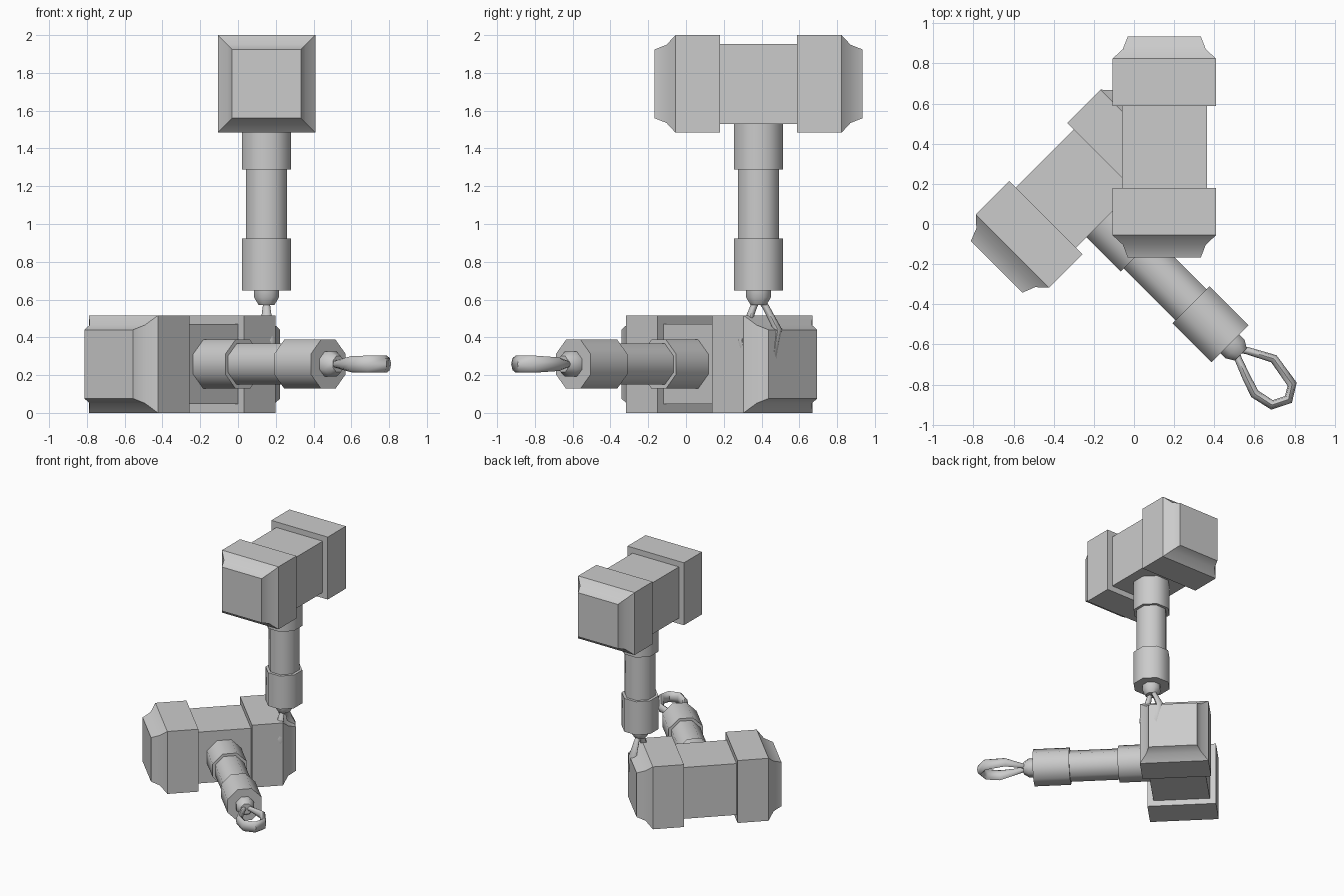
import bpy, bmesh
from math import pi, sin, cos
from mathutils import Matrix, Vector

if "Cube" in bpy.data.objects:
    bpy.data.objects.remove(bpy.data.objects["Cube"])

# Local frame of a hammer: origin at head centre, head along y, handle down -z


def loft(name, rings, place, closed_path=False, angle=0.6):
    """Skin a list of equal-length point rings, capping the two ends."""
    bm = bmesh.new()
    vr = [[bm.verts.new(p) for p in ring] for ring in rings]
    n = len(vr[0])
    for a, b in zip(vr, vr[1:]):
        for i in range(n):
            j = (i + 1) % n
            bm.faces.new((a[i], a[j], b[j], b[i]))
    bm.faces.new(vr[0])
    bm.faces.new(vr[-1])
    bmesh.ops.recalc_face_normals(bm, faces=bm.faces)
    me = bpy.data.meshes.new(name)
    bm.to_mesh(me)
    bm.free()
    ob = bpy.data.objects.new(name, me)
    bpy.context.collection.objects.link(ob)
    ob.matrix_world = place
    bpy.ops.object.select_all(action='DESELECT')
    ob.select_set(True)
    bpy.context.view_layer.objects.active = ob
    bpy.ops.object.shade_smooth_by_angle(angle=angle)
    return ob


def octagon(r, depth):
    """Octagon of flat-to-centre distance r, at a distance below the head centre."""
    c = r / cos(pi / 8)
    return [(c * cos(pi / 8 + k * pi / 4), c * sin(pi / 8 + k * pi / 4), -depth)
            for k in range(8)]


def square(y, h):
    return [(h, y, h), (-h, y, h), (-h, y, -h), (h, y, -h)]


def catmull(p, q, r, s, t):
    return 0.5 * (2 * q + (r - p) * t + (2 * p - 5 * q + 4 * r - s) * t * t
                  + (3 * q - p - 3 * r + s) * t ** 3)


def strap_rings():
    """Flattened tube following the wrist loop, wider at its far end."""
    path = [(0.0, 1.13), (-0.024, 1.175), (-0.06, 1.27), (-0.089, 1.357),
            (-0.067, 1.457), (0.010, 1.496), (0.077, 1.455),
            (0.102, 1.301), (0.035, 1.175), (0.0, 1.13)]
    pts = [Vector((0, t, -d)) for t, d in path]
    rings = []
    for i, p in enumerate(pts):
        tan = (pts[min(i + 1, len(pts) - 1)] - pts[max(i - 1, 0)]).normalized()
        side = tan.cross(Vector((1, 0, 0)))
        f = min(1, max(0, (-p.z - 1.17) / 0.2))
        wide, thin = 0.019 + 0.026 * f, 0.018 + 0.006 * f
        rings.append([p + side * thin * cos(k * pi / 4)
                      + Vector((1, 0, 0)) * wide * sin(k * pi / 4) for k in range(8)])
    return rings


def hammer(tag, place):
    # Head: narrow middle block with two chamfered striking ends
    half = [(0.204, 0.212), (0.204, 0.258), (0.440, 0.258), (0.487, 0.207), (0.551, 0.182)]
    prof = [(-y, h) for y, h in reversed(half)] + half
    loft(tag + "_head", [square(y, h) for y, h in prof], place)
    # Handle sections
    loft(tag + "_collar", [octagon(0.13, 0.2), octagon(0.13, 0.453)], place, angle=0.9)
    loft(tag + "_shaft", [octagon(0.109, 0.44), octagon(0.109, 0.83)], place, angle=0.9)
    loft(tag + "_grip", [octagon(0.13, 0.818), octagon(0.13, 1.093)], place, angle=0.9)
    loft(tag + "_pommel", [octagon(0.066, 1.08), octagon(0.066, 1.13),
                           octagon(0.042, 1.17)], place, angle=0.9)
    # Wrist strap
    loft(tag + "_strap_loop", strap_rings(), place, angle=0.9)


# Upright hammer, head on top
hammer("upright_hammer", Matrix.Translation((0.151, 0.384, 1.742)))

# Lying hammer: handle points diagonally forward along the floor
q = 0.5 ** 0.5
lie = Matrix(((0, q, -q, 0), (0, q, q, 0), (1, 0, 0, 0), (0, 0, 0, 1)))
hammer("lying_hammer", Matrix.Translation((-0.295, 0.176, 0.258)) @ lie)
